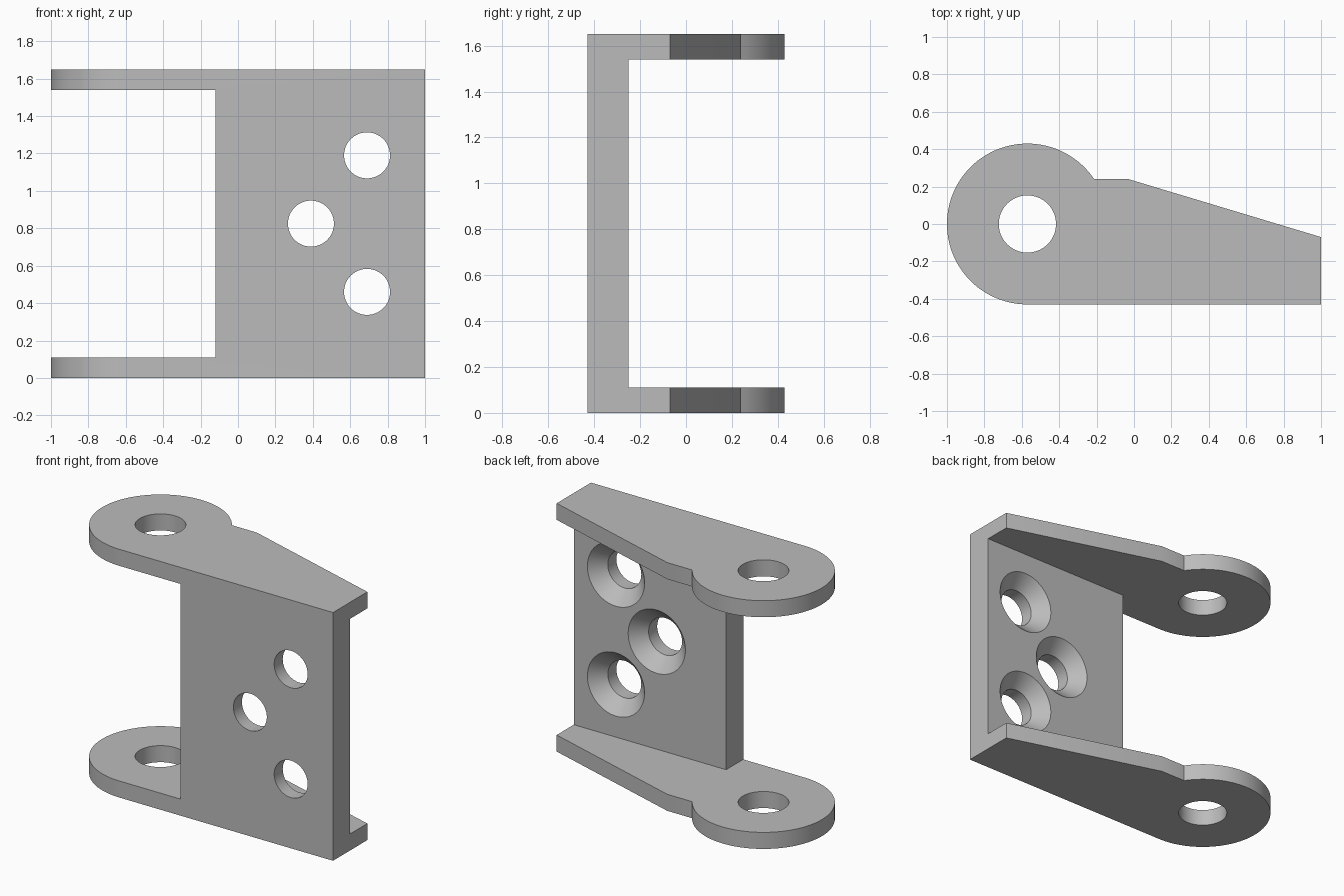
import bpy, bmesh
from math import sin, cos, pi, radians
from mathutils import Vector

cube = bpy.data.objects.get("Cube")
if cube:
    bpy.data.objects.remove(cube, do_unlink=True)

HEIGHT, FLANGE = 1.65, 0.11
FRONT, PLATE_BACK, PLATE_SIDE = -0.43, -0.25, -0.12
EAR_X, EAR_R, PIN_R = -0.57, 0.43, 0.153

metal = bpy.data.materials.new("grey metal")
metal.use_nodes = True
grey = (0.5, 0.5, 0.5, 1)
metal.diffuse_color = grey
metal.node_tree.nodes["Principled BSDF"].inputs["Base Color"].default_value = grey


def add_object(name, bm):
    bmesh.ops.recalc_face_normals(bm, faces=bm.faces)
    mesh = bpy.data.meshes.new(name)
    bm.to_mesh(mesh)
    bm.free()
    mesh.materials.append(metal)
    obj = bpy.data.objects.new(name, mesh)
    bpy.context.collection.objects.link(obj)
    return obj


def prism(name, outline, z0, z1):
    bm = bmesh.new()
    face = bm.faces.new([bm.verts.new((x, y, z0)) for x, y in outline])
    top = bmesh.ops.extrude_face_region(bm, geom=[face])["geom"]
    verts = [v for v in top if isinstance(v, bmesh.types.BMVert)]
    bmesh.ops.translate(bm, verts=verts, vec=(0, 0, z1 - z0))
    return add_object(name, bm)


def arc(cx, cy, r, start, end, steps):
    angles = [radians(start + (end - start) * i / steps) for i in range(steps + 1)]
    return [(cx + r * cos(a), cy + r * sin(a)) for a in angles]


def screw_cutter(name, x, z, profile, sides=64):
    """Lathe (y, radius) pairs about an axis along y."""
    bm = bmesh.new()
    rings = []
    for y, r in profile:
        rings.append([bm.verts.new((x + r * cos(2 * pi * i / sides), y,
                                    z + r * sin(2 * pi * i / sides)))
                      for i in range(sides)])
    for a, b in zip(rings, rings[1:]):
        for i in range(sides):
            j = (i + 1) % sides
            bm.faces.new((a[i], a[j], b[j], b[i]))
    bm.faces.new(rings[0])
    bm.faces.new(rings[-1])
    return add_object(name, bm)


# Full-height block with the flange outline: round ear and tapered arm
outline = arc(EAR_X, 0, EAR_R, 34, 270, 80)
outline += [(1, FRONT), (1, -0.07), (-0.03, 0.24)]
bracket = prism("hinge_bracket", outline, 0, HEIGHT)

# Space between the flanges, leaving the mounting plate at the front
gap = [(-1.2, -0.6), (PLATE_SIDE, -0.6), (PLATE_SIDE, PLATE_BACK),
       (1.2, PLATE_BACK), (1.2, 0.6), (-1.2, 0.6)]
cutters = [prism("gap_cutter", gap, FLANGE, HEIGHT - FLANGE)]

# Pin hole through both ears
cutters.append(prism("pin_cutter", arc(EAR_X, 0, PIN_R, 0, 354.375, 63), -0.1, HEIGHT + 0.1))

# Countersunk screw holes, sunk from the back of the plate
sink = [(-0.5, 0.123), (-0.34, 0.123), (-0.24, 0.22)]
for x, z in ((0.69, 1.19), (0.39, 0.825), (0.69, 0.46)):
    cutters.append(screw_cutter("screw_cutter", x, z, sink))

bpy.ops.object.select_all(action="DESELECT")
bpy.context.view_layer.objects.active = bracket
bracket.select_set(True)
for cutter in cutters:
    cutter.hide_render = True
    cut = bracket.modifiers.new("cut", "BOOLEAN")
    cut.operation = "DIFFERENCE"
    cut.solver = "EXACT"
    cut.object = cutter
    bpy.ops.object.modifier_apply(modifier=cut.name)
    bpy.data.objects.remove(cutter, do_unlink=True)

bpy.ops.object.shade_smooth_by_angle(angle=radians(25))
